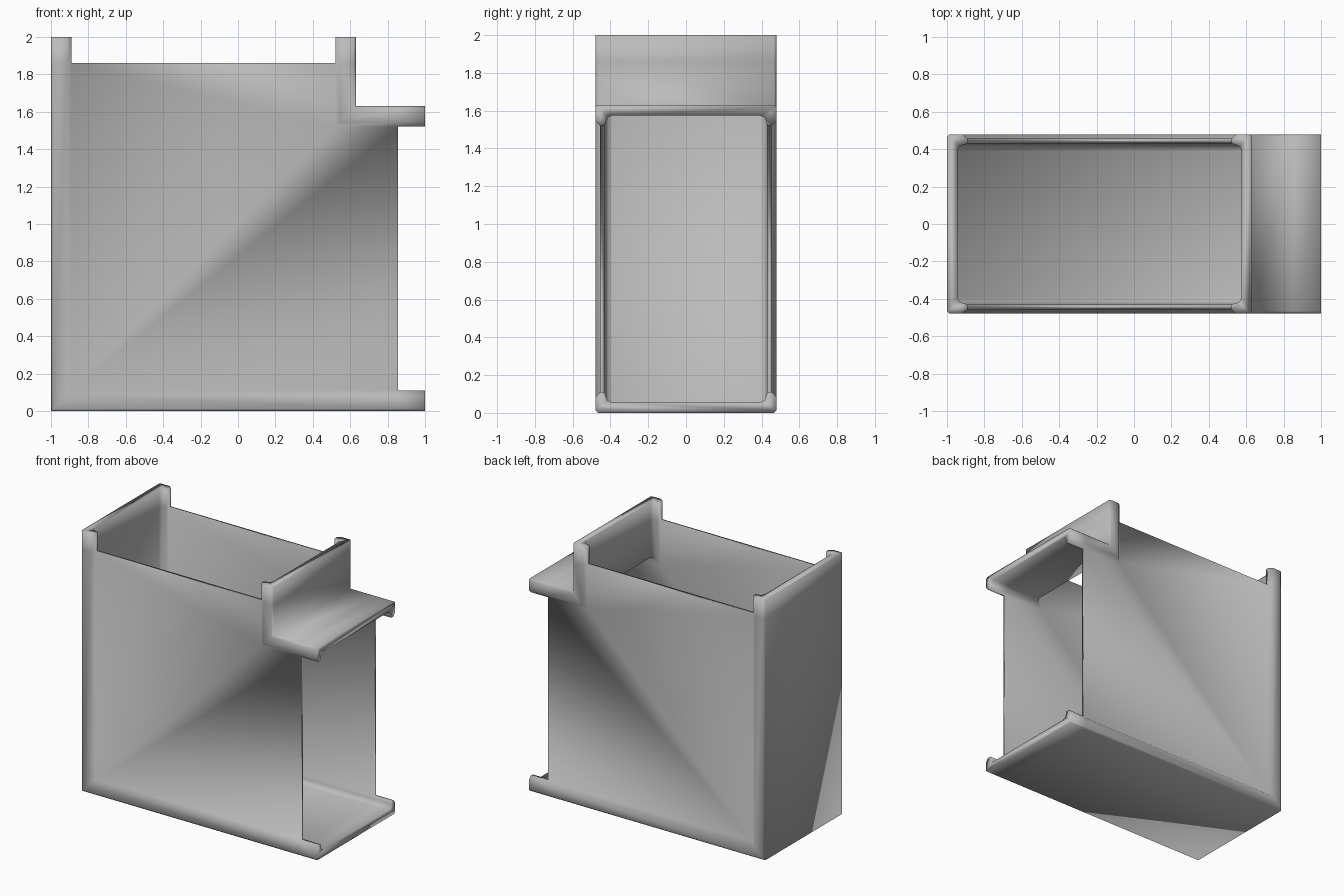
import bpy
import bmesh

if "Cube" in bpy.data.objects:
    bpy.data.objects.remove(bpy.data.objects["Cube"], do_unlink=True)

# Duct colour
grey = bpy.data.materials.new("light_grey")
grey.use_nodes = True
colour = (0.5, 0.5, 0.5, 1)
grey.diffuse_color = colour
grey.node_tree.nodes["Principled BSDF"].inputs["Base Color"].default_value = colour

# Main dimensions
TOP, RIGHT = 2.0, 1.0            # ends of the flanges
PANEL_TOP, PANEL_RIGHT = 1.86, 0.855   # cut-back ends of the side panels
THROAT_X, THROAT_Z = 0.63, 1.63  # outside corner of the inner bend

# Half of the wall's channel section: (depth into the duct, sideways)
half = [(0, 0.466), (0.012, 0.478), (0.085, 0.478), (0.11, 0.456),
        (0.11, 0.43), (0.09, 0.425), (0.066, 0.415), (0.055, 0.39)]
section = half + [(d, -y) for d, y in reversed(half)]
N = len(section)
LIP = 3                          # lip edge that carries the panel
lips = (LIP, N - 2 - LIP)

bm = bmesh.new()


def add_channel(path):
    """Sweep the channel section round the bend; path maps depth to (x, z)."""
    rings = []
    for station in path:
        ring = []
        for d, y in section:
            x, z = station(d)
            ring.append(bm.verts.new((x, y, z)))
        rings.append(ring)
    for s in range(len(rings) - 1):
        a, b = rings[s], rings[s + 1]
        for i in range(N):
            # the panels join the lips along the two middle spans
            if s in (1, 2) and i in lips:
                continue
            j = (i + 1) % N
            bm.faces.new((a[i], a[j], b[j], b[i]))
    bm.faces.new(rings[0])
    bm.faces.new(rings[-1])
    return rings


# Wall round the outside of the bend
heel = add_channel([
    lambda d: (d - 1, TOP),
    lambda d: (d - 1, PANEL_TOP),
    lambda d: (d - 1, d),
    lambda d: (PANEL_RIGHT, d),
    lambda d: (RIGHT, d)])

# Wall round the inside of the bend
throat = add_channel([
    lambda d: (THROAT_X - d, TOP),
    lambda d: (THROAT_X - d, PANEL_TOP),
    lambda d: (THROAT_X - d, THROAT_Z - d),
    lambda d: (PANEL_RIGHT, THROAT_Z - d),
    lambda d: (RIGHT, THROAT_Z - d)])

# Thin side panels, mitred along the bend's diagonal
for lip in lips:
    for k in (lip, lip + 1):
        for s in (1, 2):
            bm.faces.new((heel[s][k], heel[s + 1][k],
                          throat[s + 1][k], throat[s][k]))
    for s in (1, 3):
        bm.faces.new((heel[s][lip], heel[s][lip + 1],
                      throat[s][lip + 1], throat[s][lip]))

bmesh.ops.recalc_face_normals(bm, faces=bm.faces)
for face in bm.faces:
    face.smooth = True

mesh = bpy.data.meshes.new("duct_elbow")
bm.to_mesh(mesh)
bm.free()
mesh.materials.append(grey)
duct = bpy.data.objects.new("duct_elbow", mesh)
bpy.context.scene.collection.objects.link(duct)
